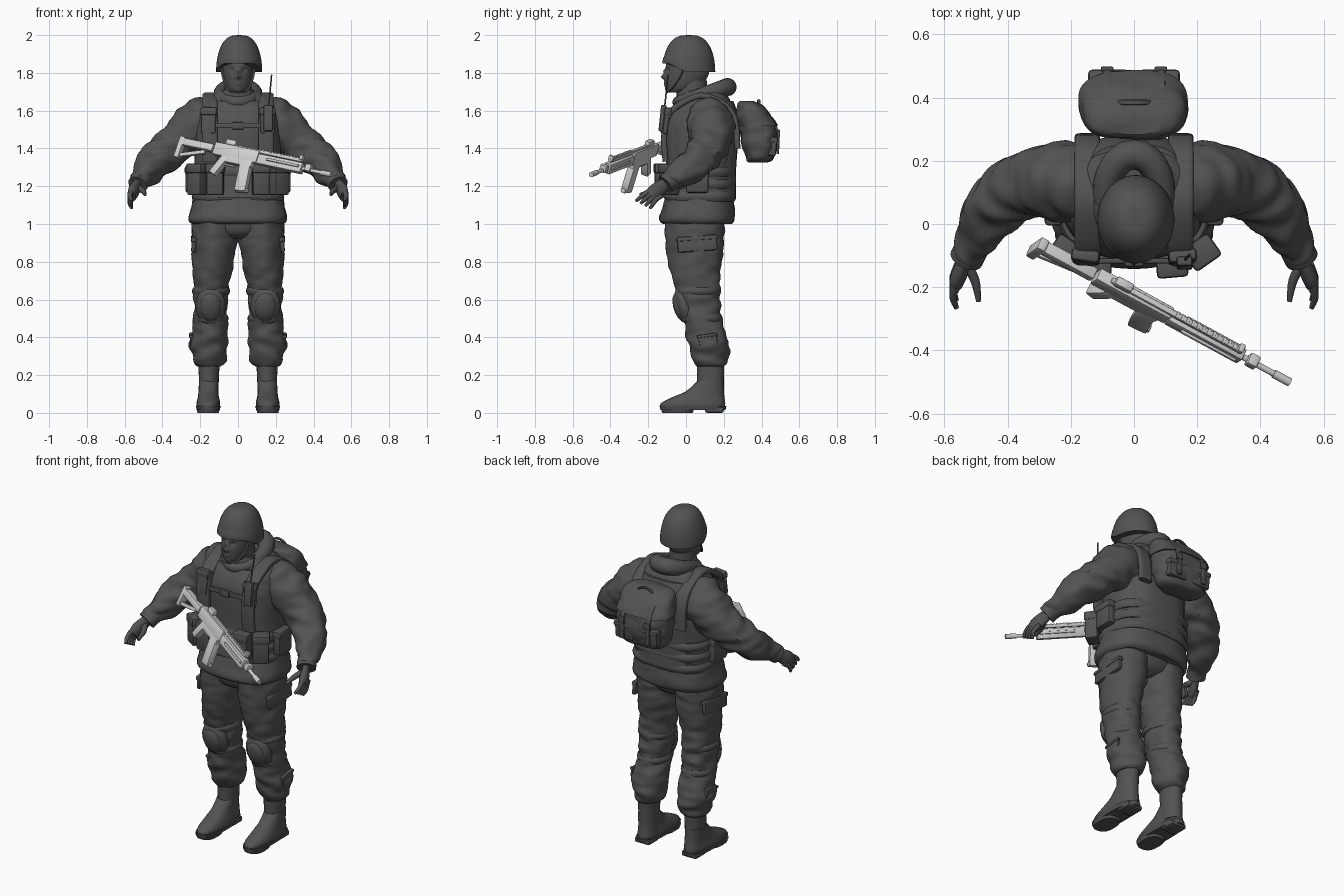
import bpy, bmesh, math
from mathutils import Vector, Matrix, Euler, noise

if "Cube" in bpy.data.objects:
    bpy.data.objects.remove(bpy.data.objects["Cube"])

def material(name, level):
    made_material = bpy.data.materials.new(name)
    made_material.use_nodes = True
    colour = (level, level, level, 1)
    made_material.diffuse_color = colour
    made_material.node_tree.nodes["Principled BSDF"].inputs["Base Color"].default_value = colour
    return made_material

CLOTH = material("dark grey", .086)
METAL = material("light grey", .62)
X, Y, Z = Matrix.Identity(3)
parts = []

def finish(name, bm, mat=CLOTH, mirror=False, frame=None):
    if frame:
        bm.transform(frame)
    bmesh.ops.recalc_face_normals(bm, faces=bm.faces[:])
    mesh = bpy.data.meshes.new(name)
    bm.to_mesh(mesh)
    bm.free()
    mesh.materials.append(mat)
    part = bpy.data.objects.new(name, mesh)
    bpy.context.collection.objects.link(part)
    if mirror:
        part.modifiers.new("Mirror", "MIRROR")
    parts.append(part)
    return part

def spline(rows, steps):
    rows = [Vector(row) for row in rows]
    if len(rows) < 3 or steps < 2:
        return rows
    out = []
    for i in range(len(rows) - 1):
        before, start, end = rows[max(i - 1, 0)], rows[i], rows[i + 1]
        after = rows[min(i + 2, len(rows) - 1)]
        for j in range(steps):
            t = j / steps
            slope_in, slope_out = (end - before) / 2, (after - start) / 2
            rise = end - start
            out.append(start + slope_in * t + (rise * 3 - slope_in * 2 - slope_out) * t * t
                       + (slope_in + slope_out - rise * 2) * t * t * t)
    return out + [rows[-1]]

def sweep(name, rows, ref=X, up=None, sides=24, steps=5, power=2, wrinkle=0, **kw):
    """Skin superellipse rings along rows of (x, y, z, half width along ref, half depth)."""
    rows = spline(rows, steps)
    centres = [Vector(row[:3]) for row in rows]
    bm, rings = bmesh.new(), []
    for i, row in enumerate(rows):
        along = up or (centres[min(i + 1, len(rows) - 1)] - centres[max(i - 1, 0)]).normalized()
        across = (ref - along * ref.dot(along)).normalized()
        deep = along.cross(across)
        ring = []
        for j in range(sides):
            angle = math.tau * j / sides
            c, s = (math.copysign(abs(q) ** (2 / power), q) for q in (math.cos(angle), math.sin(angle)))
            offset = across * c * max(row[3], .002) + deep * s * max(row[4], .002)
            point = centres[i] + offset
            point += offset.normalized() * wrinkle * noise.noise(Vector((point.x, point.y, point.z * 2)) * 11)
            ring.append(bm.verts.new(point))
        rings.append(ring)
    for low, high in zip(rings, rings[1:]):
        for j in range(sides):
            bm.faces.new((low[j - 1], low[j], high[j], high[j - 1]))
    bm.faces.new(rings[0])
    bm.faces.new(rings[-1])
    return finish(name, bm, **kw)

def loft(name, rows, x=0, **kw):
    """Level rings from rows of (y, z, half width, half depth)."""
    return sweep(name, [(x, *row) for row in rows], up=Z, **kw)

def limb(name, rows, flat=1, **kw):
    """Tapered tube from rows of (x, y, z, radius)."""
    sweep(name, [(*row, row[-1] * flat) for row in rows], ref=Z, **kw)

def strap(name, points, wide, thick, **kw):
    sweep(name, [(*point, wide, thick) for point in points], **kw)

def band(name, y, z, wide, deep, tall, **kw):
    edge = tall / 3
    loft(name, [(y, z - tall, wide - edge, deep - edge), (y, z - edge, wide, deep),
                (y, z + edge, wide, deep), (y, z + tall, wide - edge, deep - edge)], steps=2, **kw)

def box(name, at, size, rot=(0, 0, 0), bevel=.012, **kw):
    bm = bmesh.new()
    bmesh.ops.create_cube(bm, size=1, matrix=Matrix.Diagonal((*size, 1)))
    bmesh.ops.bevel(bm, geom=bm.edges[:], offset=min(bevel, min(size) * .4), segments=2,
                    profile=.5, affect="EDGES")
    turn = Euler([math.radians(angle) for angle in rot]).to_matrix().to_4x4()
    bm.transform(Matrix.Translation(at) @ turn)
    finish(name, bm, **kw)

def pouch(name, at, size, rot=(0, 0, 0)):
    """Pair of soft boxes, each closed by a slightly larger flap."""
    wide, deep, tall = size
    box(name + "_pouches", at, size, rot, mirror=True)
    lift = Euler([math.radians(angle) for angle in rot]).to_matrix() @ (Z * tall * .36)
    box(name + "_flaps", Vector(at) + lift, (wide + .01, deep + .01, tall * .32), rot, mirror=True)

def ball(name, at, size, tilt):
    bm = bmesh.new()
    turn = Matrix.Rotation(math.radians(tilt), 4, "X")
    bmesh.ops.create_uvsphere(bm, u_segments=24, v_segments=14, radius=1,
                              matrix=Matrix.Translation(at) @ turn @ Matrix.Diagonal((*size, 1)))
    finish(name, bm, mirror=True)

# Head: smooth skull with the features pushed in and out of the front
head = loft("head", [(-.05, 1.695, .036, .045), (-.02, 1.72, .062, .085), (0, 1.77, .077, .11),
                     (.01, 1.83, .082, .117), (.01, 1.9, .08, .11)], sides=64, steps=9)
features = {"nose": (0, 1.78, .014, -.024), "bridge": (0, 1.81, .012, -.012), "eyes": (.032, 1.813, .013, .01),
            "brows": (.03, 1.84, .014, -.005), "lips": (0, 1.743, .016, -.008), "chin": (0, 1.71, .018, -.008)}
for v in head.data.vertices:
    if v.co.y < 0:
        for x, z, spread, push in features.values():
            v.co.y += push * math.exp(-((abs(v.co.x) - x) ** 2 + (v.co.z - z) ** 2) / spread ** 2)
loft("neck", [(.035, 1.6, .078, .085), (.03, 1.76, .068, .08)])

# Helmet: dome with the rim raised over the face
dome = [(math.sin(i * math.pi / 24), math.cos(i * math.pi / 24) ** .7) for i in range(12)] + [(1, 0)]
helmet = loft("helmet", [(.015, 1.805 + .195 * rise, .122 * r, .14 * r) for rise, r in dome],
              x=.006, sides=40, steps=2)
for v in helmet.data.vertices:
    v.co.z += .045 * min(max(-v.co.y / .09, 0), 1) * min(max((1.89 - v.co.z) / .08, 0), 1)
strap("chin_strap", [(.088, -.01, 1.83), (.077, -.035, 1.77), (.05, -.08, 1.71), (0, -.105, 1.695)],
      wide=.006, thick=.004, sides=8, mirror=True)

# Jacket, with the vest following its shape
body = [(.06, 1, .24, .18), (.06, 1.03, .26, .2), (.07, 1.14, .24, .18), (.08, 1.3, .23, .17),
        (.085, 1.5, .225, .18), (.09, 1.59, .21, .165), (.1, 1.65, .18, .135), (.1, 1.7, .12, .11)]
loft("jacket", body, sides=48, power=2.6, wrinkle=.008)
loft("vest", [(y, z, wide * .87, deep + .016) for y, z, wide, deep in body[2:-1]], sides=48, power=3)
for i, name in enumerate(("lower", "middle", "upper")):
    band(name + "_belt", .075, 1.145 + i * .065, .244, .19, .026, sides=48, power=2.8)

# Rolled collar: a tilted ring, thicker behind the neck
ring = [(math.sin(i * math.tau / 24), -math.cos(i * math.tau / 24)) for i in range(26)]
limb("collar", [(.09 * s, .09 + .13 * c, 1.685 + .04 * c, .04 + .008 * c) for s, c in ring], steps=1, sides=16)
loft("inner_collar", [(.04, 1.6, .11, .11), (.045, 1.71, .085, .085)])

# Arms, cuffs and hands
limb("arms", [(.13, .12, 1.56, .11), (.2, .13, 1.53, .127), (.29, .13, 1.46, .118), (.37, .11, 1.39, .102),
              (.43, .065, 1.335, .094), (.475, 0, 1.285, .082), (.51, -.065, 1.24, .06), (.525, -.1, 1.215, .042)],
     sides=32, steps=8, wrinkle=.02, mirror=True)
strap("cuffs", [(.506, -.06, 1.243), (.518, -.085, 1.228), (.531, -.11, 1.208)], wide=.054, thick=.052, mirror=True)
limb("palms", [(.52, -.09, 1.22, .032), (.54, -.13, 1.195, .038), (.555, -.165, 1.168, .043), (.563, -.19, 1.147, .036)],
     flat=.6, sides=16, mirror=True)
for i, name in enumerate(("index", "middle", "ring", "little")):
    y, z, reach = -.205 + .015 * i, 1.168 - .013 * i, .06 - .01 * i
    limb(name + "_fingers", [(.558, y + .03, z + .02, .013), (.568, y, z, .014),
                             (.572, y - reach / 2, z - .022, .012), (.562, y - reach, z - .046, .008)],
         sides=10, mirror=True)
limb("thumbs", [(.53, -.125, 1.195, .016), (.503, -.18, 1.175, .015), (.492, -.245, 1.155, .008)], sides=10, mirror=True)

# Trousers with pockets, knee pads and straps
loft("hips", [(.05, .92, .03, .09), (.05, .96, .17, .14), (.055, 1.06, .22, .16)], power=2.4)
sweep("trouser_legs", [(.125, .05, 1.02, .12, .16), (.122, .05, .93, .121, .156), (.134, .05, .8, .109, .142),
                       (.142, .06, .68, .098, .122), (.145, .07, .6, .091, .11), (.145, .09, .48, .09, .103),
                       (.151, .118, .38, .104, .108), (.147, .124, .31, .093, .1), (.147, .128, .265, .08, .086),
                       (.15, .128, .245, .06, .07)], up=Z, sides=40, steps=7, wrinkle=.014, mirror=True)
pouch("thigh", at=(.234, .06, .895), size=(.024, .21, .08), rot=(4, -4, 0))
pouch("calf", at=(.247, .115, .39), size=(.015, .1, .055), rot=(8, 0, 0))
band("upper_knee_straps", .064, .645, .1, .12, .02, x=.143, mirror=True)
band("lower_knee_straps", .083, .5, .094, .11, .02, x=.145, mirror=True)
ball("knee_pads", at=(.145, -.008, .565), size=(.08, .045, .108), tilt=17)
ball("knee_caps", at=(.145, -.03, .56), size=(.058, .036, .08), tilt=17)

# Boots
loft("boot_shafts", [(.135, .05, .053, .073), (.13, .13, .051, .07), (.13, .27, .057, .073)], x=.154, mirror=True)
loft("boot_feet", [(.037, .02, .06, .17), (.037, .05, .063, .17), (.065, .083, .056, .138),
                   (.1, .115, .052, .1), (.13, .17, .05, .068)], x=.157, power=2.3, mirror=True)
loft("boot_soles", [(.037, .014, .06, .172), (.037, .036, .066, .177)], x=.157, power=2.6, mirror=True)
box("boot_heels", at=(.156, .15, .016), size=(.1, .1, .032), mirror=True)
loft("boot_treads", [(-.045, 0, .055, .08), (-.045, .02, .062, .088)], x=.158, power=2.6, mirror=True)

# Harness, pouches and radio
over_shoulder = [(-.108, 1.33), (-.116, 1.45), (-.1, 1.56), (-.045, 1.625), (.08, 1.68), (.2, 1.635),
                 (.26, 1.55), (.272, 1.4)]
strap("shoulder_straps", [(.148, y, z) for y, z in over_shoulder], wide=.04, thick=.016, power=4, mirror=True)
pouch("chest", at=(.155, -.108, 1.545), size=(.08, .03, .14), rot=(-8, 0, 8))
box("chest_strap", at=(0, -.116, 1.52), size=(.24, .018, .025), bevel=.005)
box("chest_buckle", at=(0, -.123, 1.52), size=(.06, .022, .04), bevel=.006)
box("radio", at=(.16, -.124, 1.56), size=(.05, .03, .14), rot=(-6, 0, 0), bevel=.008)
strap("antenna", [(.16, -.115, 1.6), (.178, -.095, 1.79)], wide=.004, thick=.004, sides=8)
pouch("inner", at=(.12, -.13, 1.235), size=(.09, .07, .165), rot=(0, 0, 5))
pouch("outer", at=(.215, -.09, 1.235), size=(.09, .075, .165), rot=(0, 0, 35))
pouch("hip", at=(.255, .06, 1.235), size=(.045, .12, .14))

# Backpack, with the lid following its upper half
pack = [(.385, 1.325, .1, .045), (.39, 1.345, .145, .072), (.388, 1.44, .168, .096), (.382, 1.51, .167, .098),
        (.362, 1.56, .16, .09), (.335, 1.62, .14, .058), (.322, 1.64, .09, .03)]
loft("backpack", pack, power=2.6, sides=40, wrinkle=.014)
loft("backpack_lid", [(y, z + .01, wide + .006, deep + .006) for y, z, wide, deep in pack[3:]],
     power=2.6, sides=40, wrinkle=.01)
pouch("backpack", at=(.08, .455, 1.41), size=(.12, .05, .1), rot=(-5, 0, 0))
strap("backpack_straps", [(.085, y, z) for y, z in ((.4, 1.61), (.45, 1.56), (.486, 1.48), (.485, 1.37))],
      wide=.014, thick=.007, power=4, mirror=True)
box("backpack_buckles", at=(.085, .49, 1.48), size=(.04, .016, .04), bevel=.005, mirror=True)
strap("backpack_handle", [(x, .385, 1.655 - x * x * 9) for x in (-.06, -.03, 0, .03, .06)],
      wide=.009, thick=.006, ref=Y, sides=8)

# Rifle, built along its own x axis and then placed across the chest
ahead = Vector((.81, -.44, -.17)).normalized()
top = Vector((.1, .33, .94))
top = (top - ahead * top.dot(ahead)).normalized()
gun = Matrix((ahead, top.cross(ahead), top)).transposed().to_4x4()
gun.translation = (-.31, -.065, 1.43)
# Each part: place along the rifle, height, length, depth, tilt
rifle = {"butt_plate": (.015, -.025, .03, .12, 0), "stock_beam": (.11, .008, .2, .04, 0),
         "stock_brace": (.09, -.045, .16, .022, -18), "receiver": (.35, .008, .27, .07, 0),
         "lower_receiver": (.38, -.035, .17, .04, 0), "grip": (.275, -.075, .04, .12, 24),
         "trigger_guard": (.33, -.065, .07, .01, 0), "magazine": (.435, -.115, .065, .16, -8),
         "magazine_tip": (.45, -.185, .07, .025, -8), "handguard": (.62, 0, .27, .056, 0),
         "top_rail": (.5, .042, .48, .02, 0), "rear_sight": (.3, .058, .06, .03, 0),
         "front_sight": (.73, .056, .02, .03, 0), "gas_block": (.79, .008, .035, .04, 0)}
for name, (x, z, length, tall, tilt) in rifle.items():
    box("rifle_" + name, (x, 0, z), (length, min(tall, .042), tall), (0, tilt, 0), .006, mat=METAL, frame=gun)
for i in range(12):
    box("rifle_rail_tooth", (.5 + i * .019, 0, .05), (.009, .022, .01), bevel=.001, mat=METAL, frame=gun)
box("rifle_side_rails", (.64, 0, .004), (.2, .06, .014), bevel=.004, mat=METAL, frame=gun)
for name, start, end, radius in (("barrel", .7, .9, .01), ("muzzle", .87, .93, .014)):
    strap("rifle_" + name, [(start, 0, 0), (end, 0, 0)], radius, radius, ref=Z, sides=12, mat=METAL, frame=gun)

# Smooth shading with sharp edges kept
bpy.ops.object.select_all(action="DESELECT")
for part in parts:
    part.select_set(True)
bpy.context.view_layer.objects.active = parts[0]
bpy.ops.object.shade_smooth_by_angle(angle=math.radians(40))
